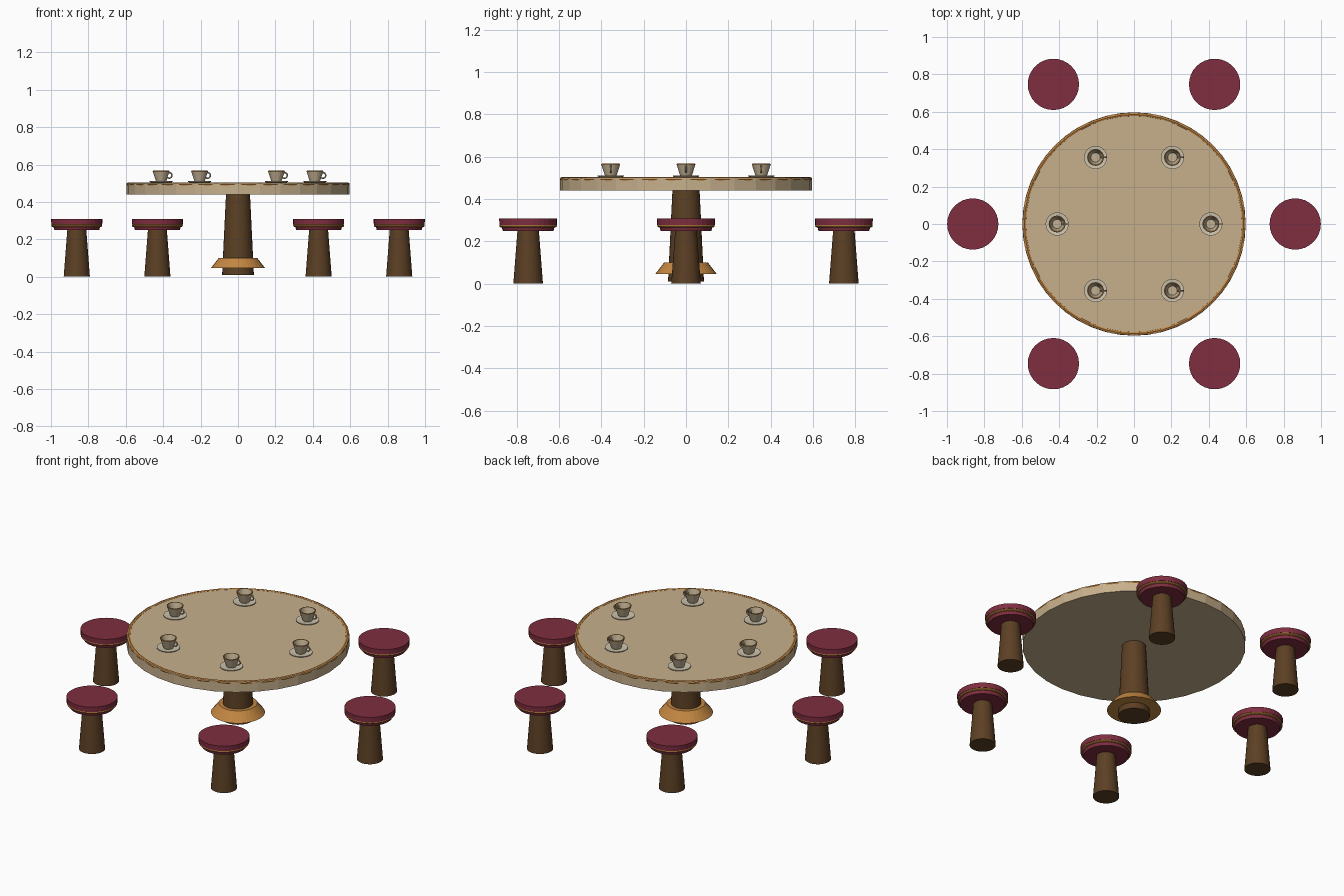
import bpy, math
from mathutils import Matrix

cube = bpy.data.objects.get("Cube")
if cube:
    bpy.data.objects.remove(cube, do_unlink=True)


def material(name, srgb):
    lin = [((c + 0.055) / 1.055) ** 2.4 for c in srgb] + [1]
    m = bpy.data.materials.new(name)
    m.use_nodes = True
    m.diffuse_color = lin
    m.node_tree.nodes["Principled BSDF"].inputs["Base Color"].default_value = lin
    return m


CREAM = material("cream_tabletop", (0.78, 0.69, 0.55))
BRASS = material("warm_brass", (0.77, 0.53, 0.26))
WOOD = material("dark_wood", (0.36, 0.25, 0.14))
RED = material("burgundy_leather", (0.50, 0.18, 0.25))
CHINA = material("china", (0.81, 0.77, 0.68))
CUP = material("cup_glaze", (0.76, 0.69, 0.57))


def cone(name, mat, low, high, z0, z1, x=0, y=0, sides=32):
    bpy.ops.mesh.primitive_cone_add(vertices=sides, radius1=low, radius2=high,
                                    depth=z1 - z0, location=(x, y, (z0 + z1) / 2))
    return finish(name, mat)


def ring(name, mat, major, minor, z, x=0, y=0, turn=(0, 0, 0), sides=32):
    bpy.ops.mesh.primitive_torus_add(major_radius=major, minor_radius=minor,
                                     major_segments=sides, minor_segments=8,
                                     location=(x, y, z), rotation=turn)
    return finish(name, mat)


def finish(name, mat):
    ob = bpy.context.object
    ob.name = name
    ob.data.materials.append(mat)
    return ob


def lathe(name, mat, profile, x, y, sides=24):
    """Revolve (radius, height) points; the first and last rings are capped."""
    verts, faces = [], []
    for r, z in profile:
        for i in range(sides):
            a = 2 * math.pi * i / sides
            verts.append((r * math.cos(a), r * math.sin(a), z))
    for k in range(len(profile) - 1):
        for i in range(sides):
            j = (i + 1) % sides
            faces.append((k * sides + i, k * sides + j,
                          (k + 1) * sides + j, (k + 1) * sides + i))
    faces.append(tuple(reversed(range(sides))))
    faces.append(tuple(range(len(verts) - sides, len(verts))))
    mesh = bpy.data.meshes.new(name)
    mesh.from_pydata(verts, [], faces)
    ob = bpy.data.objects.new(name, mesh)
    ob.location = (x, y, 0)
    mesh.materials.append(mat)
    bpy.context.collection.objects.link(ob)
    return ob


# Table
cone("tabletop", CREAM, 0.597, 0.597, 0.44, 0.5)
ring("tabletop_rim", BRASS, 0.586, 0.011, 0.493, sides=48)
cone("table_column", WOOD, 0.085, 0.064, 0.01, 0.445)
cone("table_base_collar", BRASS, 0.145, 0.103, 0.046, 0.1)

for n in range(6):
    a = math.radians(60 * n)
    dx, dy = math.cos(a), math.sin(a)

    # Stool
    x, y = 0.862 * dx, 0.862 * dy
    cone(f"stool_leg_{n}", WOOD, 0.07, 0.05, 0, 0.26, x, y)
    cone(f"seat_underside_{n}", RED, 0.12, 0.128, 0.25, 0.278, x, y)
    ring(f"seat_band_{n}", BRASS, 0.129, 0.007, 0.273, x, y)
    cone(f"seat_cushion_{n}", RED, 0.136, 0.137, 0.278, 0.308, x, y)

    # Saucer, hollow cup and its handle
    x, y = 0.411 * dx, 0.411 * dy
    lathe(f"saucer_{n}", CHINA, [(0.045, 0.5), (0.062, 0.507), (0.062, 0.511),
                                 (0.035, 0.508)], x, y)
    lathe(f"cup_{n}", CUP, [(0.026, 0.508), (0.03, 0.518), (0.045, 0.565),
                            (0.039, 0.565), (0.025, 0.52)], x, y)
    ring(f"cup_rim_{n}", BRASS, 0.042, 0.003, 0.564, x, y, sides=24)
    ring(f"cup_handle_{n}", CUP, 0.015, 0.004, 0.542, x + 0.043, y,
         turn=(math.pi / 2, 0, 0), sides=16)
